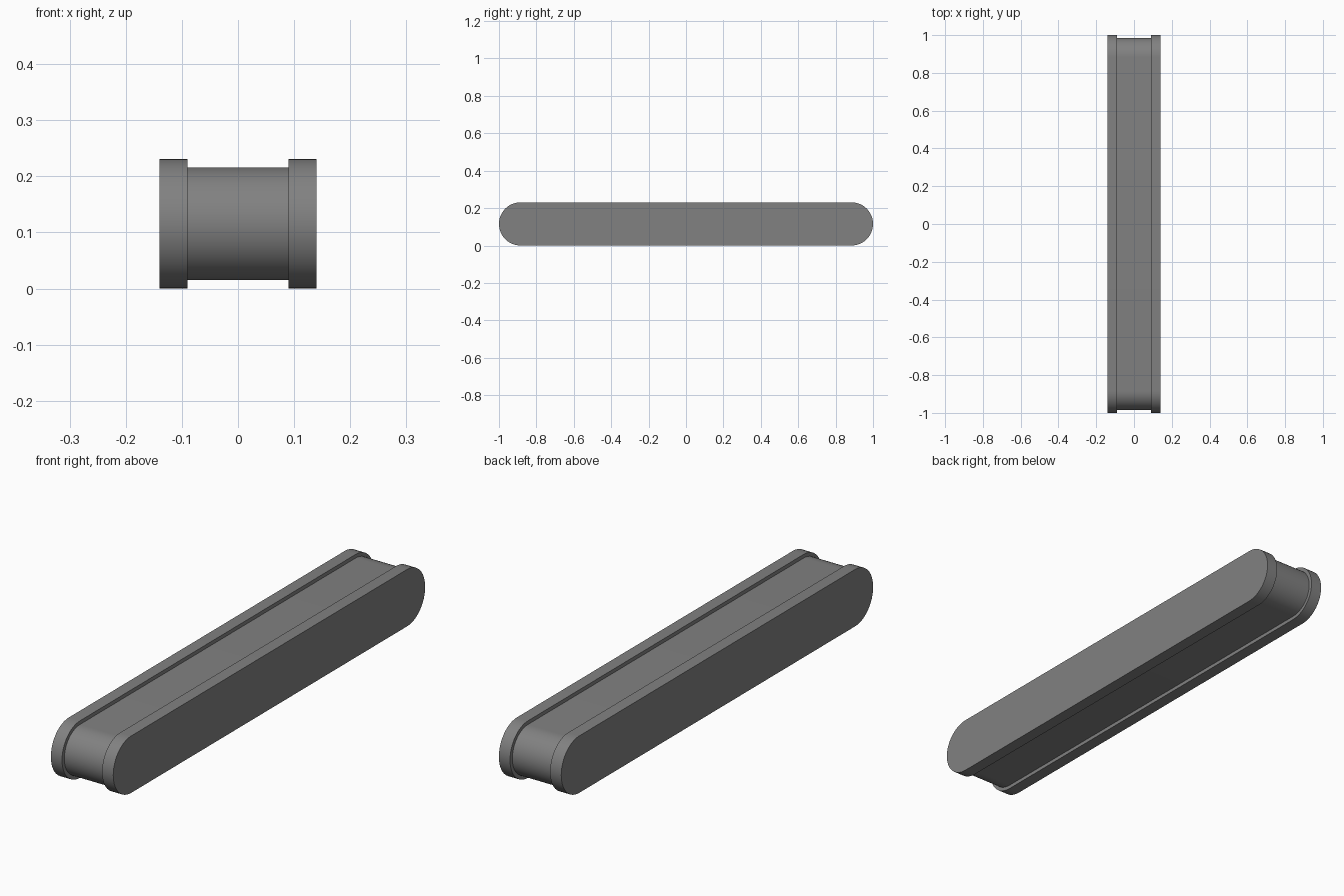
import bpy, bmesh, math

cube = bpy.data.objects.get("Cube")
if cube:
    bpy.data.objects.remove(cube, do_unlink=True)

grey = bpy.data.materials.new("mid_grey")
grey.use_nodes = True
colour = (0.22, 0.22, 0.22, 1)
grey.diffuse_color = colour
grey.node_tree.nodes["Principled BSDF"].inputs["Base Color"].default_value = colour

CENTRE_Z = 0.1155      # height of the end axles
HALF_STRAIGHT = 0.8845  # axle distance from the middle
STEPS = 24              # segments in each rounded end


def rounded_bar(name, radius, x0, x1):
    """Stadium outline in the y-z plane, extruded along x."""
    bm = bmesh.new()
    ring = []
    for side in (1, -1):
        for i in range(STEPS + 1):
            a = math.pi * (i / STEPS - 0.5)
            y = side * (HALF_STRAIGHT + radius * math.cos(a))
            z = CENTRE_Z + side * radius * math.sin(a)
            ring.append(bm.verts.new((x0, y, z)))
    face = bm.faces.new(ring)
    moved = bmesh.ops.extrude_face_region(bm, geom=[face])["geom"]
    verts = [v for v in moved if isinstance(v, bmesh.types.BMVert)]
    bmesh.ops.translate(bm, verts=verts, vec=(x1 - x0, 0, 0))
    bmesh.ops.recalc_face_normals(bm, faces=bm.faces)
    mesh = bpy.data.meshes.new(name)
    bm.to_mesh(mesh)
    bm.free()
    mesh.materials.append(grey)
    obj = bpy.data.objects.new(name, mesh)
    bpy.context.collection.objects.link(obj)
    bpy.ops.object.select_all(action="DESELECT")
    obj.select_set(True)
    bpy.context.view_layer.objects.active = obj
    bpy.ops.object.shade_smooth_by_angle(angle=math.radians(30))


# Recessed belt between two raised side rails
rounded_bar("belt", 0.1005, -0.09, 0.09)
rounded_bar("left_rail", 0.1155, 0.09, 0.14)
rounded_bar("right_rail", 0.1155, -0.14, -0.09)
